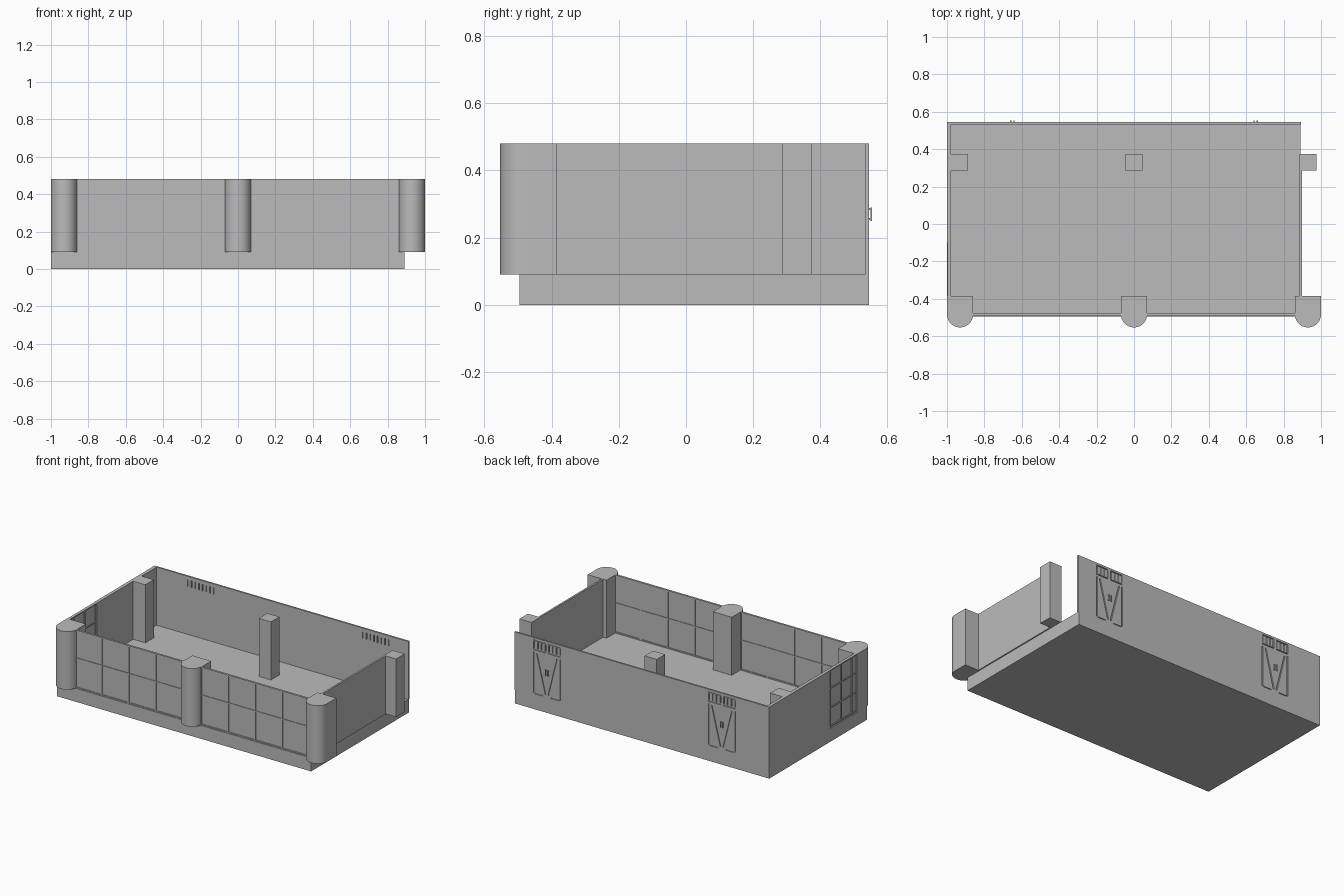
import bpy, bmesh
from math import pi, cos, sin, atan2, hypot
from mathutils import Matrix, Vector

cube = bpy.data.objects.get("Cube")
if cube:
    bpy.data.objects.remove(cube, do_unlink=True)

grey = bpy.data.materials.new("plain grey")
grey.use_nodes = True
grey.diffuse_color = (0.5, 0.5, 0.5, 1)
grey.node_tree.nodes["Principled BSDF"].inputs["Base Color"].default_value = (0.5, 0.5, 0.5, 1)

FLOOR, TOP = 0.09, 0.48


def add_box(bm, x, y, z, turn=0):
    """Box from (min, max) spans, optionally turned about the y axis."""
    spans = (x, y, z)
    centre = Vector([(a + b) / 2 for a, b in spans])
    size = [b - a for a, b in spans]
    m = Matrix.Translation(centre) @ Matrix.Rotation(turn, 4, 'Y') @ Matrix.Diagonal((*size, 1))
    bmesh.ops.create_cube(bm, size=1, matrix=m)


def finish(name, bm):
    bmesh.ops.recalc_face_normals(bm, faces=bm.faces)
    mesh = bpy.data.meshes.new(name)
    bm.to_mesh(mesh)
    bm.free()
    mesh.materials.append(grey)
    ob = bpy.data.objects.new(name, mesh)
    bpy.context.collection.objects.link(ob)
    return ob


def box(name, x, y, z):
    bm = bmesh.new()
    add_box(bm, x, y, z)
    return finish(name, bm)


def select_only(ob):
    bpy.ops.object.select_all(action='DESELECT')
    ob.select_set(True)
    bpy.context.view_layer.objects.active = ob


# Plinth and plain walls
box("plinth", (-1, 0.89), (-0.495, 0.545), (0, FLOOR))
box("right_wall", (0.886, 0.898), (-0.39, 0.29), (FLOOR, TOP))
box("left_wall", (-1, -0.978), (-0.1, 0.537), (FLOOR - 0.004, TOP))
back_wall = box("back_wall", (-1, 0.893), (0.533, 0.545), (FLOOR, TOP))

# Square pillars
for name, x in (("left", -0.933), ("middle", 0), ("right", 0.93)):
    box(name + "_pillar", (x - 0.045, x + 0.045), (0.285, 0.375), (FLOOR, TOP))

# Round-fronted columns
for name, cx in (("left", -0.93), ("middle", 0), ("right", 0.93)):
    r, cy = 0.07, -0.483
    outline = [(cx + r, -0.385), (cx - r, -0.385)]
    outline += [(cx + r * cos(a), cy + r * sin(a))
                for a in (pi + pi * i / 24 for i in range(25))]
    bm = bmesh.new()
    face = bm.faces.new([bm.verts.new((x, y, FLOOR)) for x, y in outline])
    up = bmesh.ops.extrude_face_region(bm, geom=[face])["geom"]
    bmesh.ops.translate(bm, vec=(0, 0, TOP - FLOOR),
                        verts=[v for v in up if isinstance(v, bmesh.types.BMVert)])
    column = finish(name + "_column", bm)
    select_only(column)
    bpy.ops.object.shade_smooth_by_angle(angle=pi / 6)

# Front glazing with mullions and rails
box("front_glazing", (-0.93, 0.93), (-0.487, -0.481), (FLOOR, TOP))
bm = bmesh.new()
bar_y = (-0.491, -0.477)
w = 0.004
for side in (-1, 1):
    for i in range(5):
        x = side * (0.07 + 0.2 * i)
        add_box(bm, (x - w, x + w), bar_y, (FLOOR, TOP))
for z in (FLOOR + w, 0.29, TOP - w):
    add_box(bm, (-0.9, 0.9), bar_y, (z - w, z + w))
finish("front_mullions", bm)

# Side glazing next to the front corner
box("side_glazing", (-0.992, -0.984), (-0.39, -0.1), (FLOOR, TOP))
bm = bmesh.new()
for y in (-0.11, -0.225, -0.34):
    add_box(bm, (-0.998, -0.979), (y - w, y + w), (FLOOR, TOP))
for z in (FLOOR + 0.01, 0.225, 0.355, TOP - w):
    add_box(bm, (-0.998, -0.979), (-0.39, -0.1), (z - w, z + w))
finish("side_mullions", bm)

# Double doors on the back wall: grooves and transom slots
groove = (0.539, 0.56)
through = (0.52, 0.56)


def cut(name, parts):
    bm = bmesh.new()
    for part in parts:
        add_box(bm, *part)
    cutter = finish(name, bm)
    cutter.hide_render = True
    select_only(back_wall)
    mod = back_wall.modifiers.new(name, 'BOOLEAN')
    mod.object = cutter
    mod.operation = 'DIFFERENCE'
    mod.solver = 'EXACT'
    mod.use_self = True
    bpy.ops.object.modifier_apply(modifier=name)
    bpy.data.objects.remove(cutter, do_unlink=True)


for name, cx in (("left", 0.65), ("right", -0.65)):
    grooves, slots = [], []
    for s in (-1, 1):
        # Door leaf edge and foot
        e = cx + s * 0.098
        grooves.append(((e - w, e + w), groove, (0.11, 0.385)))
        f = cx + s * 0.06
        grooves.append(((f - 0.03, f + 0.03), groove, (0.104, 0.109)))
        # Slanting brace line
        dx, dz = 0.065 * s, 0.26
        mx, mz, length = cx + s * 0.043, 0.25, hypot(dx, dz)
        grooves.append(((mx - w, mx + w), groove,
                        (mz - length / 2, mz + length / 2), atan2(dx, dz)))
        # Transom panes
        for i in range(4):
            x = cx + s * (0.013 + 0.028 * i)
            slots.append(((x - 0.003, x + 0.003), through, (0.41, 0.455)))
        t = cx + s * 0.055
        for z in (0.402, 0.463):
            grooves.append(((t - 0.045, t + 0.045), groove, (z - 0.003, z + 0.003)))
    cut(name + "_door_grooves", grooves)
    cut(name + "_transom_slots", slots)

    # Handles
    bm = bmesh.new()
    for s in (-1, 1):
        x = cx + s * 0.009
        add_box(bm, (x - 0.003, x + 0.003), (0.549, 0.553), (0.25, 0.29))
        for z in (0.255, 0.285):
            add_box(bm, (x - 0.003, x + 0.003), (0.544, 0.55), (z - 0.003, z + 0.003))
    finish(name + "_door_handles", bm)
